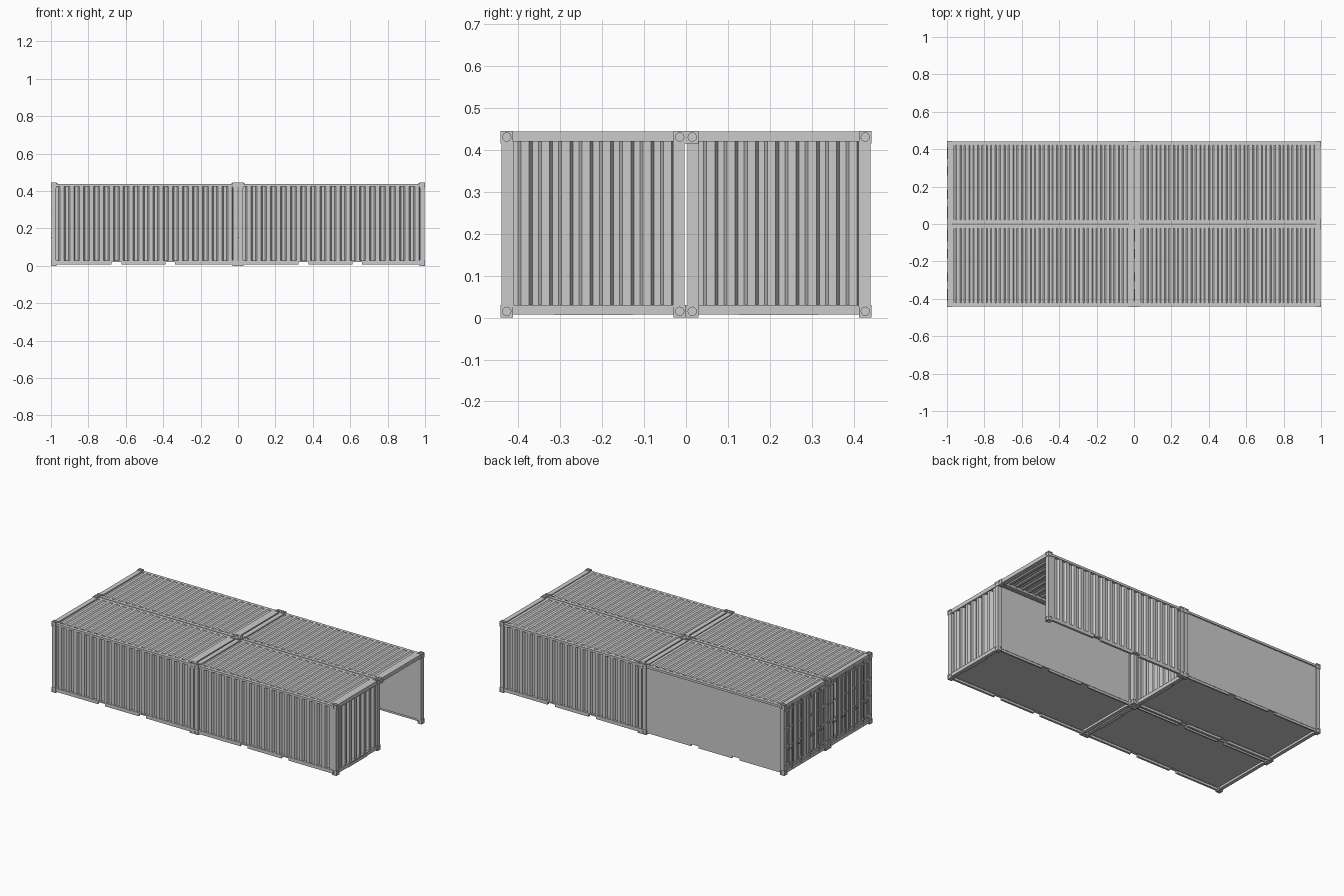
import bpy, bmesh
from mathutils import Vector, Matrix

cube = bpy.data.objects.get("Cube")
if cube:
    bpy.data.objects.remove(cube, do_unlink=True)

grey = bpy.data.materials.new("light_grey_steel")
grey.use_nodes = True
colour = (0.6, 0.6, 0.6, 1)
grey.diffuse_color = colour
grey.node_tree.nodes["Principled BSDF"].inputs["Base Color"].default_value = colour

W = 0.2215      # half width to the casting faces
P = 0.2185      # half width to the posts
H = 0.446       # height
C = 0.03        # casting size
POCKETS = (0.35, 0.638)


def bar(bm, x, y, z):
    """Box given by a (low, high) pair on each axis."""
    size = [abs(b - a) for a, b in (x, y, z)]
    mid = [(a + b) / 2 for a, b in (x, y, z)]
    bmesh.ops.create_cube(bm, size=1, matrix=Matrix.Translation(mid) @ Matrix.Diagonal((*size, 1)))


def sheet(bm, start, along, rise, out, n):
    """Trapezoid corrugated sheet with n waves."""
    start, along, rise, out = map(Vector, (start, along, rise, out))
    wave = ((0, 0), (0.3, 0), (0.45, 1), (0.85, 1))
    profile = [((i + f) / n, d) for i in range(n) for f, d in wave] + [(1, 0)]
    low = [bm.verts.new(start + along * t + out * d) for t, d in profile]
    high = [bm.verts.new(v.co + rise) for v in low]
    for a, b, c, d in zip(low, low[1:], high[1:], high):
        bm.faces.new((a, b, c, d))


def finish(name, bm):
    bmesh.ops.recalc_face_normals(bm, faces=bm.faces)
    mesh = bpy.data.meshes.new(name)
    bm.to_mesh(mesh)
    bm.free()
    mesh.materials.append(grey)
    return mesh


def place(name, mesh, loc):
    ob = bpy.data.objects.new(name, mesh)
    ob.location = loc
    bpy.context.scene.collection.objects.link(ob)
    return ob


def make_casting():
    """Corner block with a blind round hole in every face."""
    bm = bmesh.new()
    bmesh.ops.create_cube(bm, size=C)
    block = place("casting", finish("casting", bm), (0, 0, 0))
    bm = bmesh.new()
    for axis in "XYZ":
        turn = Matrix.Rotation(1.5708, 4, axis) if axis != "Z" else Matrix.Identity(4)
        for s in (-1, 1):
            bmesh.ops.create_cone(bm, cap_ends=True, segments=16, radius1=0.01, radius2=0.01,
                                  depth=0.008, matrix=turn @ Matrix.Translation((0, 0, s * C / 2)))
    # the turn about Y points along X, the turn about X points along Y
    cutter = place("hole_cutter", finish("hole_cutter", bm), (0, 0, 0))
    cutter.hide_render = True
    mod = block.modifiers.new("holes", "BOOLEAN")
    mod.operation = "DIFFERENCE"
    mod.object = cutter
    deps = bpy.context.evaluated_depsgraph_get()
    mesh = bpy.data.meshes.new_from_object(block.evaluated_get(deps))
    bpy.data.objects.remove(cutter, do_unlink=True)
    bpy.data.objects.remove(block, do_unlink=True)
    return mesh


def spans(edge):
    """Stretches of side rail left between the forklift pockets."""
    cuts = [edge] + [p + s * 0.026 for p in POCKETS for s in (-1, 1)] + [1 - edge]
    return zip(cuts[::2], cuts[1::2])


def make_roof():
    bm = bmesh.new()
    sheet(bm, (0.03, -0.2, 0.435), (0.94, 0, 0), (0, 0.4, 0), (0, 0, 0.006), 20)
    for s in (-1, 1):
        bar(bm, (0.02, 0.98), (s * 0.198, s * P), (0.424, 0.438))
    for x in ((0.004, 0.034), (0.966, 0.996)):
        bar(bm, x, (-0.2, 0.2), (0.42, 0.444))
    return finish("roof", bm)


def make_wall(s):
    """Corrugated long wall with lining and pocketed rail."""
    bm = bmesh.new()
    sheet(bm, (0.024, s * 0.204, 0.028), (0.952, 0, 0), (0, 0, 0.4), (0, s * 0.012, 0), 18)
    bar(bm, (0.02, 0.98), (s * 0.196, s * 0.2), (0.022, 0.426))
    bar(bm, (0.02, 0.98), (s * 0.2, s * P), (0.021, 0.029))
    for x in spans(0.02):
        bar(bm, x, (s * 0.205, s * P), (0.007, 0.022))
    return finish("corrugated_wall", bm)


def make_flat_wall():
    bm = bmesh.new()
    bar(bm, (0.02, 0.98), (0.207, 0.211), (0.022, 0.426))
    for x in spans(0.02):
        bar(bm, x, (0.2, 0.209), (0.008, 0.022))
    return finish("flat_wall", bm)


def make_floor():
    bm = bmesh.new()
    bar(bm, (0.02, 0.98), (-0.204, 0.204), (0.022, 0.029))
    for x in ((0.004, 0.026), (0.974, 0.996)):
        bar(bm, x, (-0.2, 0.2), (0.008, 0.03))
    bar(bm, (0.97, 0.998), (-0.095, 0.095), (0.006, 0.024))
    return finish("floor", bm)


def make_end_wall():
    bm = bmesh.new()
    sheet(bm, (0.974, -0.194, 0.028), (0, 0.388, 0), (0, 0, 0.394), (0.017, 0, 0), 8)
    bar(bm, (0.968, 0.971), (-0.2, 0.2), (0.028, 0.424))
    return finish("end_wall", bm)


def make_doors():
    """Two ribbed leaves with locking rods, handles and hinges."""
    bm = bmesh.new()
    levels = (0.055, 0.17, 0.285, 0.4)
    for s in (-1, 1):
        sheet(bm, (0.018, s * 0.014, 0.03), (0, s * 0.166, 0), (0, 0, 0.39), (-0.007, 0, 0), 4)
        for y in ((0.001, 0.014), (0.18, 0.192)):
            bar(bm, (0.009, 0.022), (s * y[0], s * y[1]), (0.03, 0.42))
        for z in ((0.03, 0.044), (0.406, 0.42)):
            bar(bm, (0.009, 0.022), (s * 0.014, s * 0.18), z)
        for y in (0.045, 0.135):
            bmesh.ops.create_cone(bm, cap_ends=True, segments=10, radius1=0.003, radius2=0.003,
                                  depth=0.412, matrix=Matrix.Translation((0.005, s * y, 0.225)))
            for z in levels:
                bar(bm, (0.001, 0.012), (s * y - 0.008, s * y + 0.008), (z - 0.005, z + 0.005))
            bar(bm, (0.001, 0.004), (s * y, s * (y + 0.042)), (0.148, 0.154))
        for z in levels:
            bar(bm, (0.0, 0.009), (s * 0.165, s * 0.212), (z - 0.006, z + 0.006))
    return finish("doors", bm)


def make_post():
    bm = bmesh.new()
    bar(bm, (-0.012, 0.012), (-0.014, 0.014), (0.025, 0.42))
    return finish("post", bm)


casting, post, roof = make_casting(), make_post(), make_roof()
full = {"front_wall": make_wall(-1), "flat_wall": make_flat_wall(), "floor": make_floor(),
        "end_wall": make_end_wall(), "doors": make_doors()}
shelter = {"back_wall": make_wall(1)}

# three closed units and one open shelter
units = (("front_left_unit", -1, -W, full), ("front_right_unit", 0, -W, full),
         ("back_left_unit", -1, W, full), ("shelter", 0, W, shelter))
for unit, ox, oy, parts in units:
    place(unit + "_roof", roof, (ox, oy, 0))
    for name, mesh in parts.items():
        place(unit + "_" + name, mesh, (ox, oy, 0))
    for end in (0, 1):
        for s in (-1, 1):
            x = ox + (1 - C / 2 if end else C / 2)
            y = oy + s * (W - C / 2)
            place(unit + "_top_casting", casting, (x, y, H - C / 2))
            if parts is shelter and end == 1 and s == -1:
                continue    # the open corner has no post
            place(unit + "_bottom_casting", casting, (x, y, C / 2))
            place(unit + "_post", post, (x, oy + s * (P - 0.014), 0))
